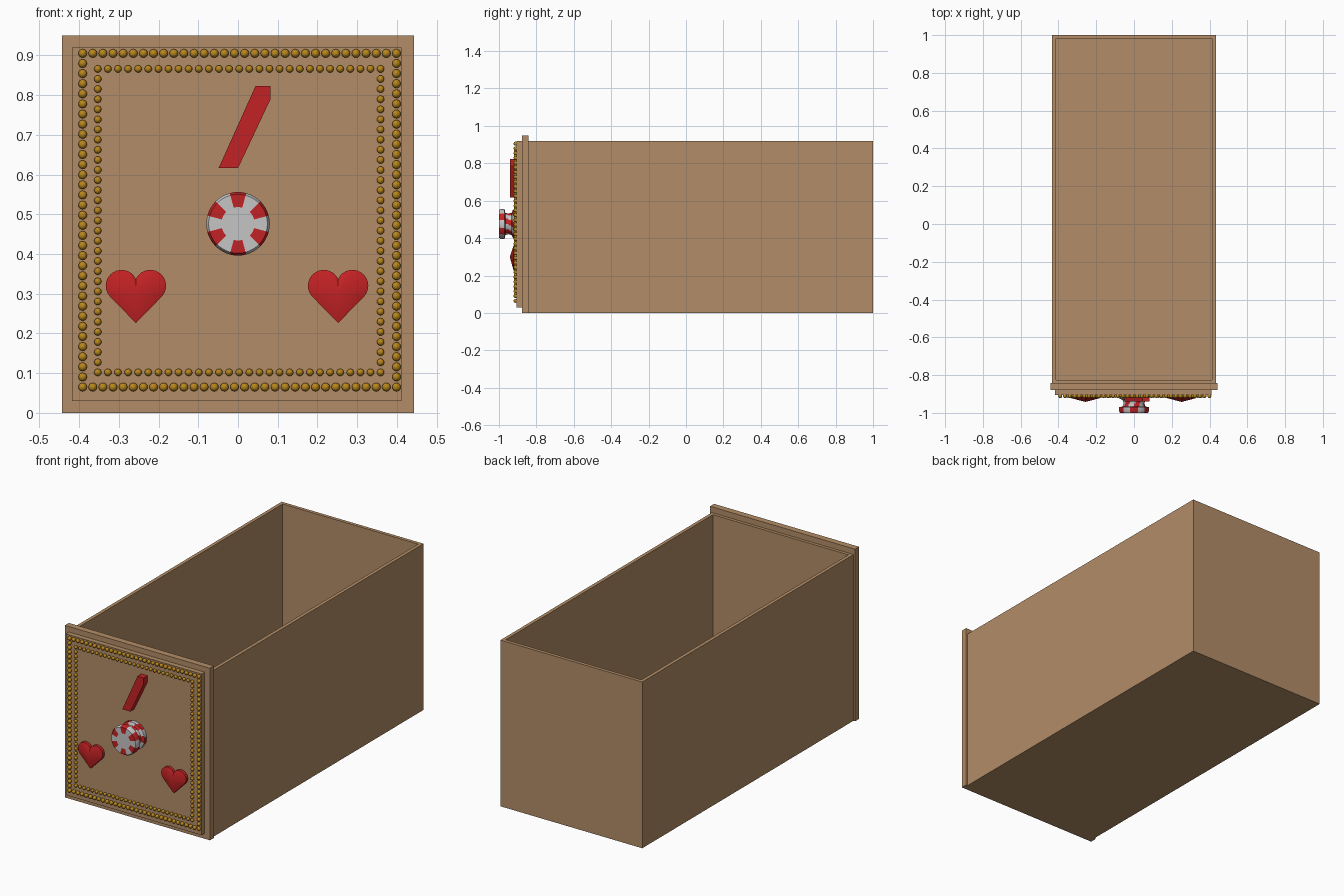
import bpy, bmesh, math
from mathutils import Matrix

if "Cube" in bpy.data.objects:
    bpy.data.objects.remove(bpy.data.objects["Cube"])


def material(name, rgb):
    m = bpy.data.materials.new(name)
    m.diffuse_color = (*rgb, 1)
    m.use_nodes = True
    m.node_tree.nodes["Principled BSDF"].inputs["Base Color"].default_value = m.diffuse_color
    return m


WOOD = material("wood", (0.45, 0.265, 0.135))
RED = material("red", (0.55, 0.016, 0.018))
GOLD = material("gold", (0.48, 0.24, 0.012))
WHITE = material("white", (0.56, 0.56, 0.56))


def finish(bm, name, mats, smooth=False):
    bmesh.ops.recalc_face_normals(bm, faces=bm.faces[:])
    me = bpy.data.meshes.new(name)
    bm.to_mesh(me)
    bm.free()
    ob = bpy.data.objects.new(name, me)
    bpy.context.collection.objects.link(ob)
    for m in mats:
        me.materials.append(m)
    if smooth:
        bpy.ops.object.select_all(action='DESELECT')
        ob.select_set(True)
        bpy.context.view_layer.objects.active = ob
        bpy.ops.object.shade_smooth_by_angle(angle=math.radians(35))
    return ob


def add_box(bm, x0, x1, y0, y1, z0, z1):
    mat = Matrix.Translation(((x0 + x1) / 2, (y0 + y1) / 2, (z0 + z1) / 2))
    mat = mat @ Matrix.Diagonal((x1 - x0, y1 - y0, z1 - z0, 1))
    return bmesh.ops.create_cube(bm, size=1, matrix=mat)["verts"]


def box(name, *size):
    bm = bmesh.new()
    add_box(bm, *size)
    return finish(bm, name, [WOOD])


def plaque(name, outline, y_back, y_front, apex=None):
    """Outline in x and z, extruded forward, with a flat or domed front."""
    bm = bmesh.new()
    back = [bm.verts.new((x, y_back, z)) for x, z in outline]
    front = [bm.verts.new((x, y_front, z)) for x, z in outline]
    tip = bm.verts.new(apex) if apex else None
    bm.faces.new(back)
    n = len(outline)
    for i in range(n):
        j = (i + 1) % n
        bm.faces.new((back[i], back[j], front[j], front[i]))
        if tip:
            bm.faces.new((front[i], front[j], tip))
    if not tip:
        bm.faces.new(front)
    return finish(bm, name, [RED], smooth=bool(apex))


# Open tray: the top of a block is inset and pushed down
bm = bmesh.new()
add_box(bm, -0.433, 0.433, -0.845, 1.0, 0, 0.918)
bm.normal_update()
top = max(bm.faces, key=lambda f: f.calc_center_median().z)
bmesh.ops.inset_region(bm, faces=[top], thickness=0.027)
hole = bmesh.ops.extrude_face_region(bm, geom=[top])
bmesh.ops.delete(bm, geom=[top], context='FACES_ONLY')
bmesh.ops.translate(bm, vec=(0, 0, -0.89),
                    verts=[v for v in hole["geom"] if isinstance(v, bmesh.types.BMVert)])
finish(bm, "drawer_tray", [WOOD])

# Drawer front and its raised panel
box("drawer_front", -0.443, 0.443, -0.878, -0.843, 0, 0.95)
box("raised_panel", -0.418, 0.411, -0.905, -0.876, 0.03, 0.92)


# Two rectangular borders of beads
def bead_border(name, x0, x1, z0, z1, nx, nz, r):
    spots = []
    for i in range(nx + 1):
        x = x0 + (x1 - x0) * i / nx
        spots += [(x, z0), (x, z1)]
    for i in range(1, nz):
        z = z0 + (z1 - z0) * i / nz
        spots += [(x0, z), (x1, z)]
    bm = bmesh.new()
    for x, z in spots:
        bmesh.ops.create_uvsphere(bm, u_segments=12, v_segments=8, radius=r,
                                  matrix=Matrix.Translation((x, -0.911, z)))
    finish(bm, name, [GOLD], smooth=True)


bead_border("outer_beads", -0.391, 0.399, 0.065, 0.905, 31, 33, 0.0108)
bead_border("inner_beads", -0.353, 0.359, 0.102, 0.866, 28, 30, 0.0092)

# Domed hearts: two round lobes meeting at a point
half = []
for i in range(15):
    a = math.radians(154 - 194 * i / 14)
    half.append((0.036 + 0.04 * math.cos(a), 0.32 + 0.04 * math.sin(a)))
half[0] = (0, 0.337)
heart = half + [(0, 0.226)] + [(-x, z) for x, z in reversed(half[1:])]
for side, cx in (("left", -0.257), ("right", 0.252)):
    plaque(side + "_heart", [(x + cx, z) for x, z in heart], -0.9, -0.922,
           (cx, -0.942, 0.3))

# Slanted bar ornament
plaque("slanted_bar", [(0.044, 0.823), (0.082, 0.823), (0.082, 0.79),
                       (0.0, 0.616), (-0.049, 0.616), (0.027, 0.785)], -0.9, -0.94)

# Striped round knob, turned about the y axis
profile = [(0.076, -0.9), (0.076, -0.925), (0.06, -0.932), (0.055, -0.95),
           (0.06, -0.966), (0.08, -0.97), (0.08, -0.99), (0.074, -1.0),
           (0.042, -1.0), (0.0, -1.0)]
SEG = 48
bm = bmesh.new()
rings = []
for r, y in profile[:-1]:
    rings.append([bm.verts.new((r * math.cos(2 * math.pi * s / SEG), y,
                                0.476 + r * math.sin(2 * math.pi * s / SEG)))
                  for s in range(SEG)])
bm.faces.new(rings[0])
for k in range(len(rings) - 1):
    for s in range(SEG):
        t = (s + 1) % SEG
        f = bm.faces.new((rings[k][s], rings[k][t], rings[k + 1][t], rings[k + 1][s]))
        twist = max(0, 5 - k)  # stripes spiral along the stem
        f.material_index = 1 if (s + twist - 2) % 8 < 4 else 0
bm.faces.new(rings[-1])
finish(bm, "striped_knob", [WHITE, RED], smooth=True)
